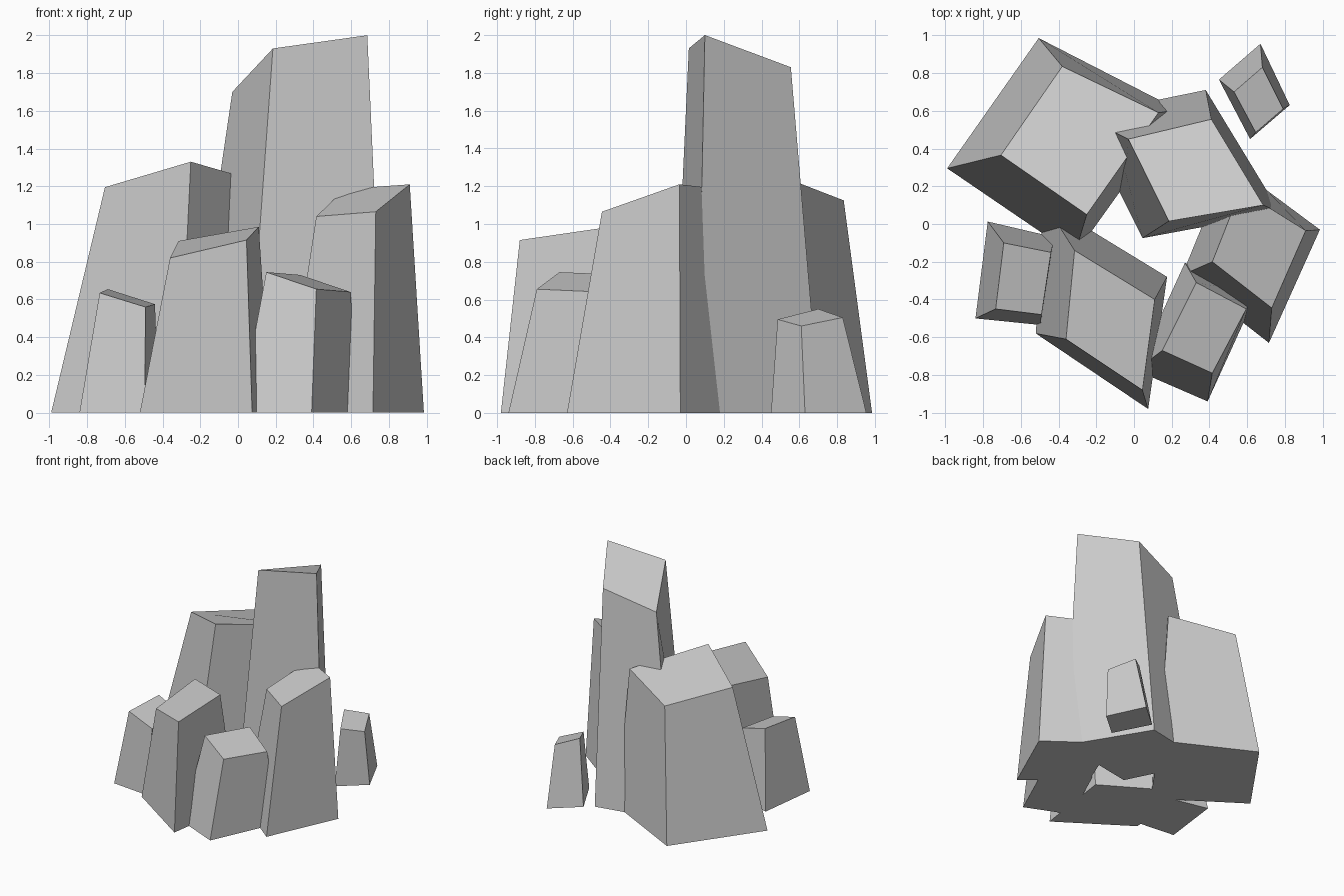
import bpy


def column(name, base, top):
    """Tapered four-sided column: base (x, y) corners on the ground, slanted top (x, y, z)."""
    verts = [(x, y, 0) for x, y in base] + list(top)
    faces = [(3, 2, 1, 0), (4, 5, 6, 7)]
    faces += [(i, (i + 1) % 4, 4 + (i + 1) % 4, 4 + i) for i in range(4)]
    mesh = bpy.data.meshes.new(name)
    mesh.from_pydata(verts, [], faces)
    ob = bpy.data.objects.new(name, mesh)
    bpy.context.collection.objects.link(ob)
    return ob


# Corners run counter-clockwise seen from above
# Tallest column
tall = column("rock_cluster",
              [(0.045, -0.075), (0.775, 0.06), (0.38, 0.71), (-0.28, 0.575)],
              [(0.185, 0.015, 1.93), (0.685, 0.10, 2.0), (0.41, 0.555, 1.83), (-0.03, 0.45, 1.70)])

# Wide column at the back left
back = column("back_left_column",
              [(-0.315, -0.165), (0.235, 0.605), (-0.505, 0.985), (-0.99, 0.295)],
              [(-0.25, 0.05, 1.33), (0.13, 0.59, 1.22), (-0.38, 0.835, 1.125), (-0.705, 0.365, 1.195)])

# Right column
right = column("right_column",
               [(0.715, -0.63), (0.985, -0.03), (0.50, 0.33), (0.255, -0.27)],
               [(0.73, -0.445, 1.065), (0.91, -0.035, 1.21), (0.565, 0.18, 1.185), (0.415, -0.20, 1.04)])

# Front middle column
front = column("front_column",
               [(0.075, -0.98), (0.175, -0.28), (-0.48, 0.12), (-0.52, -0.58)],
               [(0.045, -0.88, 0.915), (0.11, -0.40, 0.985), (-0.315, -0.14, 0.91), (-0.36, -0.61, 0.82)])

# Small columns at the front left, front right and back right
left_small = column("front_left_small_column",
                    [(-0.495, -0.535), (-0.42, -0.07), (-0.775, 0.013), (-0.84, -0.50)],
                    [(-0.49, -0.48, 0.56), (-0.44, -0.15, 0.575), (-0.69, -0.10, 0.655), (-0.733, -0.45, 0.635)])
right_small = column("front_right_small_column",
                     [(0.39, -0.94), (0.65, -0.37), (0.27, -0.205), (0.01, -0.775)],
                     [(0.415, -0.79, 0.655), (0.595, -0.45, 0.64), (0.33, -0.31, 0.73), (0.15, -0.67, 0.745)])
column("detached_small_column",
       [(0.615, 0.45), (0.825, 0.63), (0.67, 0.955), (0.45, 0.765)],
       [(0.645, 0.485, 0.495), (0.79, 0.61, 0.46), (0.68, 0.83, 0.505), (0.53, 0.70, 0.55)])

# Fuse the overlapping columns into one cluster
for part in (back, right, front, left_small, right_small):
    mod = tall.modifiers.new("join_" + part.name, 'BOOLEAN')
    mod.operation = 'UNION'
    mod.solver = 'EXACT'
    mod.object = part
    bpy.context.view_layer.objects.active = tall
    bpy.ops.object.modifier_apply(modifier=mod.name)
    bpy.data.objects.remove(part)
